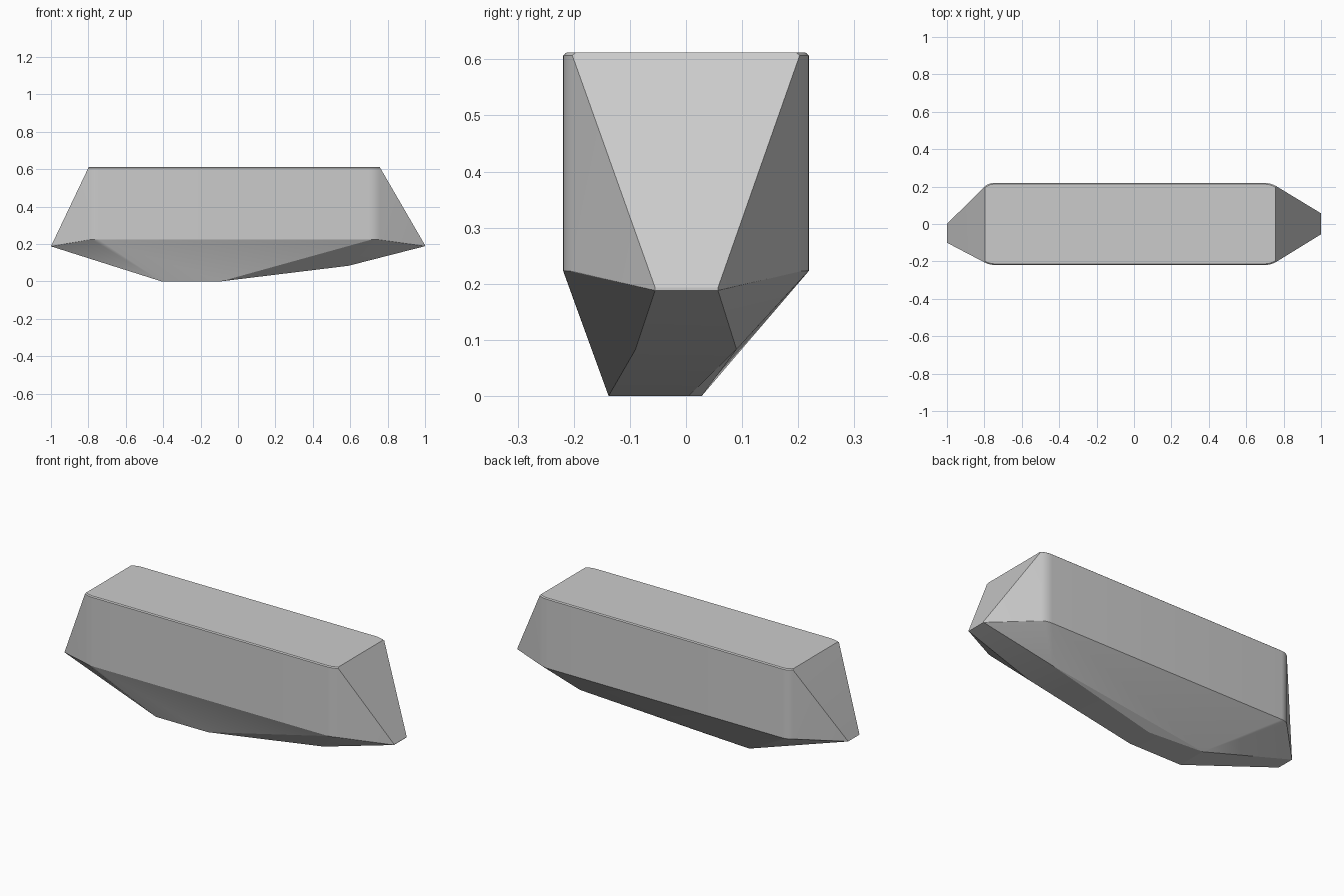
import bpy, bmesh, math

if "Cube" in bpy.data.objects:
    bpy.data.objects.remove(bpy.data.objects["Cube"])

bm = bmesh.new()
pts = []

# Main block: vertical corners rounded with a short arc, slim chamfer on the top rim
def corner(sx, sy, x_end, sweep, r, half=0.219):
    for i in range(6):
        a = math.radians(sweep) * i / 5
        x = x_end - sx * r * (math.sin(math.radians(sweep)) - math.sin(a))
        y = sy * (half - r * (1 - math.cos(a)))
        pts.append((x, y, 0.223))
        pts.append((x, y, 0.607))
        pts.append((x - sx * 0.003, y - sy * 0.006, 0.612))

for sy in (-1, 1):
    corner(1, sy, 0.76, 31, 0.115)
corner(-1, -1, -0.80, 28, 0.12)
corner(-1, 1, -0.80, 44, 0.07)

# Tapered ends
for z in (0.188, 0.193):
    pts += [(1.0, y, z) for y in (-0.055, 0.057)]
pts += [(-1.0, y, 0.187) for y in (-0.10, 0.0)]

# Faceted underside
pts += [(0.59, y, 0.083) for y in (-0.09, 0.09)]
pts += [(-0.41, -0.138, 0), (-0.41, 0.028, 0), (-0.09, -0.138, 0), (-0.09, 0.005, 0)]

# Skin everything as one convex solid
for p in pts:
    bm.verts.new(p)
res = bmesh.ops.convex_hull(bm, input=bm.verts[:])
loose = [v for v in bm.verts if not v.link_faces]
bmesh.ops.delete(bm, geom=loose, context='VERTS')
bmesh.ops.dissolve_limit(bm, angle_limit=math.radians(0.5), verts=bm.verts[:], edges=bm.edges[:])
bmesh.ops.recalc_face_normals(bm, faces=bm.faces[:])

mesh = bpy.data.meshes.new("ingot_body")
bm.to_mesh(mesh)
bm.free()
body = bpy.data.objects.new("ingot_body", mesh)
bpy.context.collection.objects.link(body)
bpy.context.view_layer.objects.active = body
body.select_set(True)
bpy.ops.object.shade_smooth_by_angle(angle=math.radians(10))
